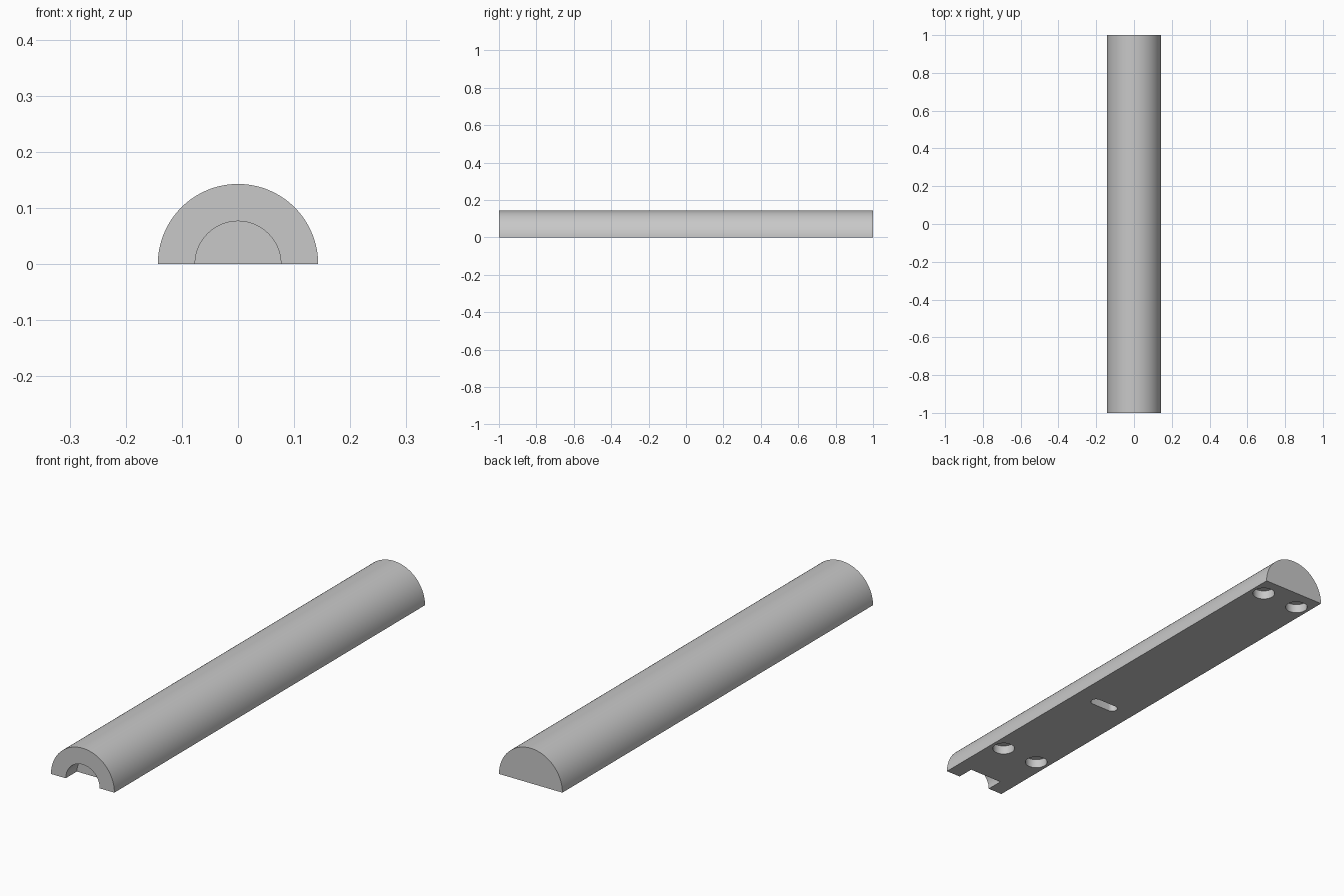
import bpy, bmesh
from math import sin, cos, pi, radians
from mathutils import Matrix, Vector

if "Cube" in bpy.data.objects:
    bpy.data.objects.remove(bpy.data.objects["Cube"], do_unlink=True)

RADIUS = 1 / 7          # half-round bar
HALF_LENGTH = 1.0
UPRIGHT = Matrix.Identity(3)
ALONG_Y = Matrix.Rotation(radians(90), 3, 'X')   # profile (x, y) -> (x, z), extruded to -y

grey = bpy.data.materials.new("plain grey")
grey.use_nodes = True
colour = (0.58, 0.58, 0.58, 1)
grey.diffuse_color = colour
grey.node_tree.nodes["Principled BSDF"].inputs["Base Color"].default_value = colour


def arc(radius, start, end, steps, cx=0.0):
    """Points on an arc, both ends included."""
    angles = [start + (end - start) * i / steps for i in range(steps + 1)]
    return [(cx + radius * cos(a), radius * sin(a)) for a in angles]


def prism(name, profile, depth, turn, location):
    """Extrude a flat profile and place it."""
    bm = bmesh.new()
    face = bm.faces.new([bm.verts.new(turn @ Vector((x, y, 0))) for x, y in profile])
    new = bmesh.ops.extrude_face_region(bm, geom=[face])["geom"]
    moved = [v for v in new if isinstance(v, bmesh.types.BMVert)]
    bmesh.ops.translate(bm, verts=moved, vec=turn @ Vector((0, 0, depth)))
    bmesh.ops.translate(bm, verts=bm.verts, vec=location)
    bmesh.ops.recalc_face_normals(bm, faces=bm.faces)
    mesh = bpy.data.meshes.new(name)
    bm.to_mesh(mesh)
    bm.free()
    mesh.materials.append(grey)
    obj = bpy.data.objects.new(name, mesh)
    bpy.context.collection.objects.link(obj)
    return obj


# Half-round bar running front to back
bar = prism("half_round_bar", arc(RADIUS, 0, pi, 64), 2 * HALF_LENGTH,
            ALONG_Y, (0, HALF_LENGTH, 0))

# Half-round recess in the front end, open underneath
recess = arc(0.0765, 0, pi, 40) + [(-0.0765, -0.1), (0.0765, -0.1)]
cutters = [prism("recess_cutter", recess, 0.2, ALONG_Y, (0, -0.928, 0))]

# Two pairs of round blind holes in the underside
SINK = 0.05
for y in (0.914, -0.714):
    for side in (-1, 1):
        circle = arc(0.0436, 0, 2 * pi, 40)[:-1]
        cutters.append(prism("hole_cutter", circle, SINK + 0.037, UPRIGHT,
                             (side * 0.0857, y, -SINK)))

# Crosswise slot with round ends in the underside
slot = (arc(0.0214, -pi / 2, pi / 2, 12, 0.042)
        + arc(0.0214, pi / 2, 3 * pi / 2, 12, -0.042))
cutters.append(prism("slot_cutter", slot, SINK + 0.07, UPRIGHT, (0, -0.187, -SINK)))

# Cut everything out of the bar
bpy.ops.object.select_all(action='DESELECT')
bpy.context.view_layer.objects.active = bar
bar.select_set(True)
for cutter in cutters:
    cutter.hide_render = True
    cut = bar.modifiers.new("cut", 'BOOLEAN')
    cut.operation = 'DIFFERENCE'
    cut.solver = 'EXACT'
    cut.object = cutter
    bpy.ops.object.modifier_apply(modifier=cut.name)
    bpy.data.objects.remove(cutter, do_unlink=True)

bpy.ops.object.shade_smooth_by_angle(angle=radians(30))
